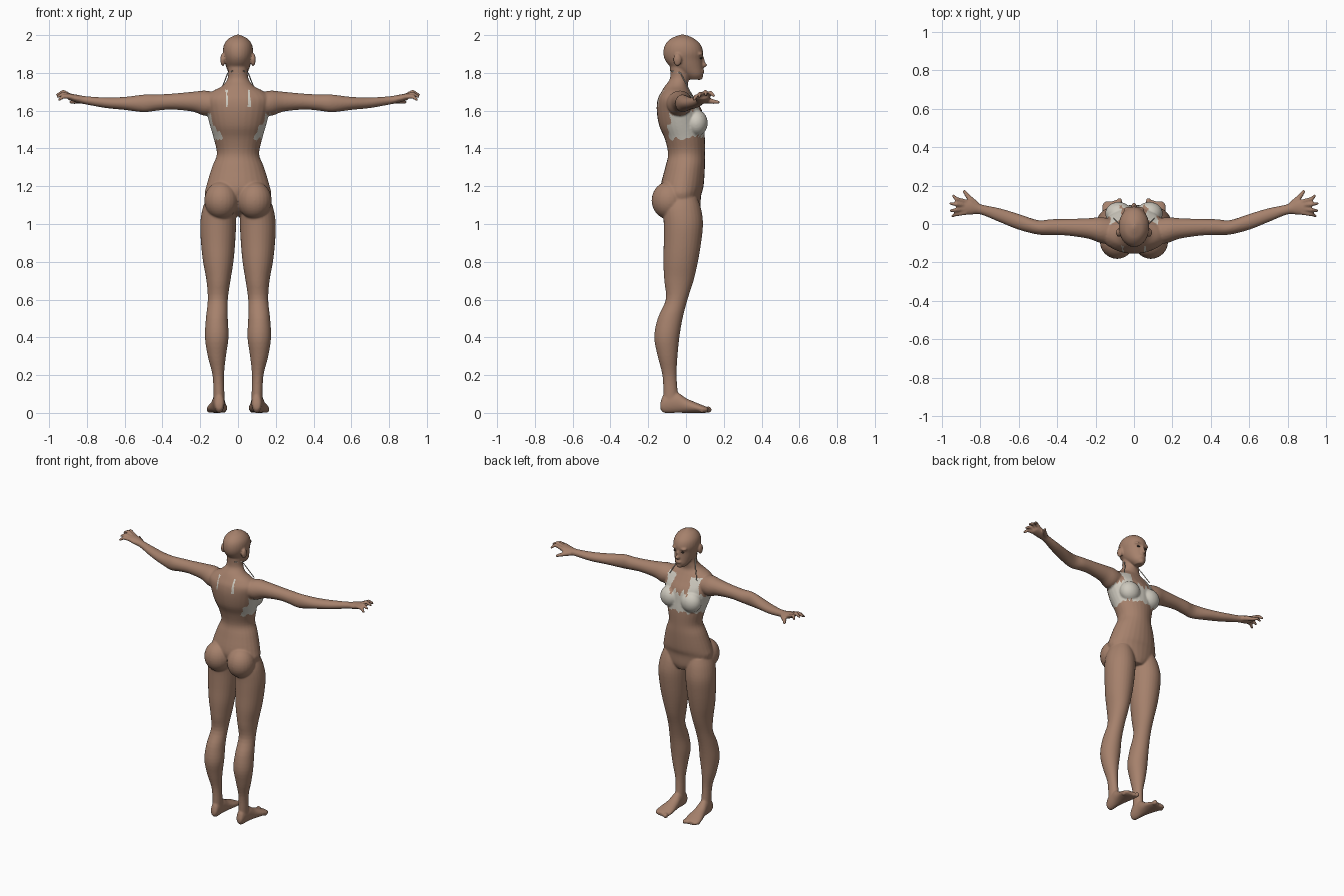
import bpy, bmesh, math
from mathutils import Vector, Matrix

cube = bpy.data.objects.get("Cube")
if cube:
    bpy.data.objects.remove(cube)


def material(name, rgb):
    m = bpy.data.materials.new(name)
    m.use_nodes = True
    m.diffuse_color = (*rgb, 1)
    m.node_tree.nodes["Principled BSDF"].inputs["Base Color"].default_value = (*rgb, 1)
    return m


skin = material("warm skin", (.38, .22, .15))
cloth = material("off white cloth", (.62, .59, .52))
dark = material("dark eye", (.06, .04, .03))
bm = bmesh.new()


def smooth_rows(rows, steps=4):
    """Catmull-Rom interpolation between cross-section rows."""
    pts = [Vector(r) for r in rows]
    pts = [pts[0]] + pts + [pts[-1]]
    out = []
    for a, b, c, d in zip(pts, pts[1:], pts[2:], pts[3:]):
        for i in range(steps):
            t = i / steps
            out.append(b + (c - a) * (t / 2) + (a * 2 - b * 5 + c * 4 - d) * (t * t / 2)
                       + (b * 3 - a - c * 3 + d) * (t ** 3 / 2))
    return out + [pts[-1]]


def loft(axis, rows, sides=(1,), n=28):
    """Rows are position along the axis, then low/high bounds on the other two axes."""
    others = [i for i in range(3) if i != axis]
    for side in sides:
        rings = []
        for pos, a0, a1, b0, b1 in smooth_rows(rows):
            ring = []
            for k in range(n):
                ang = math.tau * k / n
                p = Vector()
                p[axis] = pos
                p[others[0]] = (a0 + a1) / 2 + (a1 - a0) / 2 * math.cos(ang)
                p[others[1]] = (b0 + b1) / 2 + (b1 - b0) / 2 * math.sin(ang)
                p.x *= side
                ring.append(bm.verts.new(p))
            rings.append(ring)
        for r, s in zip(rings, rings[1:]):
            for k in range(n):
                j = (k + 1) % n
                bm.faces.new((r[k], r[j], s[j], s[k]))
        bm.faces.new(rings[0])
        bm.faces.new(rings[-1])


def blob(center, radii, sides=(1, -1), target=None):
    for s in sides:
        place = Matrix.Translation((center[0] * s, center[1], center[2]))
        bmesh.ops.create_uvsphere(target or bm, u_segments=24, v_segments=16, radius=1,
                                  matrix=place @ Matrix.Diagonal((*radii, 1)))


def bone(p, q, r0, r1):
    """Tapered rod with a rounded far end, on both sides."""
    for s in (1, -1):
        a, b = Vector((p[0] * s, *p[1:])), Vector((q[0] * s, *q[1:]))
        turn = (b - a).to_track_quat('Z', 'Y').to_matrix().to_4x4()
        bmesh.ops.create_cone(bm, cap_ends=True, segments=14, radius1=r0, radius2=r1,
                              depth=(b - a).length,
                              matrix=Matrix.Translation((a + b) / 2) @ turn)
    blob(q, (r1, r1, r1))


# Torso and neck: height, half width, back, front
torso = [(1.04, .05, -.05, .06), (1.08, .14, -.10, .075), (1.15, .175, -.13, .08),
         (1.2, .168, -.135, .093), (1.3, .138, -.11, .1), (1.37, .112, -.095, .1),
         (1.45, .128, -.112, .1), (1.52, .148, -.142, .095), (1.6, .168, -.155, .085),
         (1.66, .175, -.15, .05), (1.7, .14, -.13, .025), (1.73, .085, -.112, .01),
         (1.77, .055, -.085, .015), (1.83, .052, -.085, .02)]
loft(2, [(z, -w, w, b, f) for z, w, b, f in torso])

# Head
head = [(1.765, .024, .015, .075), (1.79, .045, -.02, .09), (1.83, .062, -.08, .089),
        (1.87, .073, -.112, .087), (1.91, .08, -.12, .091), (1.95, .074, -.11, .077),
        (1.98, .052, -.082, .045), (1.995, .025, -.05, .015), (2.003, .005, -.025, -.01)]
loft(2, [(z, -w, w, b, f) for z, w, b, f in head])
blob((0, .088, 1.842), (.015, .024, .014), (1,))
blob((0, .086, 1.862), (.009, .014, .028), (1,))
blob((0, .083, 1.808), (.024, .016, .011), (1,))
blob((0, .07, 1.778), (.022, .02, .016), (1,))
blob((.03, .072, 1.9), (.025, .018, .01))
blob((.08, -.045, 1.87), (.014, .022, .034))

# Chest and seat
blob((.08, .055, 1.535), (.07, .06, .07))
blob((.088, -.09, 1.125), (.09, .092, .1))

# Legs: height, inner, outer, back, front
loft(2, [(1.14, .03, .165, -.1, .06), (1.08, .012, .188, -.12, .08),
         (1, .01, .2, -.118, .09), (.9, .015, .196, -.118, .08), (.8, .024, .185, -.12, .063),
         (.7, .04, .167, -.115, .04), (.6, .054, .16, -.107, .008), (.5, .054, .17, -.15, -.018),
         (.4, .05, .175, -.168, -.035), (.3, .064, .16, -.15, -.045),
         (.2, .074, .135, -.125, -.05), (.1, .072, .13, -.12, -.042), (.04, .073, .13, -.12, -.03)],
     (1, -1))

# Feet and toes
loft(1, [(-.136, .085, .115, .02, .05), (-.115, .073, .126, 0, .1), (-.05, .07, .135, 0, .11),
         (0, .064, .146, 0, .078), (.06, .056, .164, 0, .052), (.1, .06, .165, 0, .036),
         (.118, .07, .15, .005, .028)], (1, -1))
for i in range(5):
    r = .017 - .0015 * i
    blob((.075 + .02 * i, .116 - .008 * i, r), (r * .8, r * 1.2, r))

# Arms and palms: reach, back, front, bottom, top
loft(0, [(.09, -.11, .02, 1.59, 1.69), (.17, -.1, .035, 1.572, 1.706),
         (.24, -.076, .03, 1.595, 1.7), (.35, -.06, .026, 1.606, 1.69),
         (.43, -.057, .025, 1.6, 1.686), (.5, -.055, .02, 1.592, 1.685),
         (.6, -.03, .052, 1.604, 1.673), (.7, .01, .082, 1.614, 1.67),
         (.8, .05, .103, 1.632, 1.676), (.85, .048, .128, 1.642, 1.684),
         (.89, .048, .126, 1.654, 1.69), (.905, .056, .118, 1.662, 1.686)], (1, -1))

# Fingers and thumb
for root, tip, z in ((.116, .147, 1.685), (.098, .107, 1.69), (.078, .069, 1.68), (.059, .042, 1.665)):
    reach = .962 - abs(tip - .09) * .35
    knuckle = (.925, root + (tip - root) * .45, z + .01)
    bone((.875, root, 1.672), knuckle, .012, .011)
    bone(knuckle, (reach, tip, z - .006), .011, .008)
bone((.82, .1, 1.655), (.865, .143, 1.648), .017, .013)
bone((.865, .143, 1.648), (.884, .17, 1.645), .013, .009)

# Fuse everything into one smooth skin
bmesh.ops.recalc_face_normals(bm, faces=bm.faces)
raw = bpy.data.meshes.new("body parts")
bm.to_mesh(raw)
bm.free()
body = bpy.data.objects.new("body", raw)
bpy.context.collection.objects.link(body)
fuse = body.modifiers.new("fuse", 'REMESH')
fuse.mode, fuse.voxel_size = 'VOXEL', .0055
soften = body.modifiers.new("soften", 'SMOOTH')
soften.factor, soften.iterations = .5, 5
graph = bpy.context.evaluated_depsgraph_get()
mesh = bpy.data.meshes.new_from_object(body.evaluated_get(graph))
body.modifiers.clear()
body.data = mesh
bpy.data.meshes.remove(raw)
mesh.materials.clear()
mesh.materials.append(skin)
mesh.materials.append(cloth)


def is_cloth(c):
    """Ragged chest band, front straps and two narrow back strips."""
    x = abs(c.x)
    rag = .007 * math.sin(95 * c.x + 60 * c.y) + .005 * math.sin(210 * c.x - 130 * c.y)
    if x > .172:
        return False
    if c.y < -.1:
        return abs(x - .06) < .007 + rag / 3 and 1.62 < c.z < 1.71
    low = 1.452 + max(0, c.y) * .15
    band = low + rag < c.z < 1.592 + rag * 2 and c.y > -.09 + rag
    strap = 1.57 < c.z < 1.69 and c.y > -.02 and abs(x - .095 + rag) < .032
    return band or strap


for face in mesh.polygons:
    face.use_smooth = True
    face.material_index = int(is_cloth(face.center))

# Eyes
bm = bmesh.new()
blob((.03, .08, 1.878), (.011, .007, .005))
eyes = bpy.data.meshes.new("eyes")
bm.to_mesh(eyes)
bm.free()
eyes.materials.append(dark)
eyes.shade_smooth()
bpy.context.collection.objects.link(bpy.data.objects.new("eyes", eyes))

# Neck straps
for side, label in ((1, "left"), (-1, "right")):
    cord = bpy.data.curves.new(label + "_neck_strap", 'CURVE')
    cord.dimensions = '3D'
    cord.bevel_depth = .003
    line = cord.splines.new('POLY')
    path = [(.105, .03, 1.68), (.075, 0, 1.745), (.054, -.03, 1.8), (.03, -.08, 1.81)]
    line.points.add(len(path) - 1)
    for point, (x, y, z) in zip(line.points, path):
        point.co = (x * side, y, z, 1)
    cord.materials.append(cloth)
    bpy.context.collection.objects.link(bpy.data.objects.new(label + "_neck_strap", cord))
